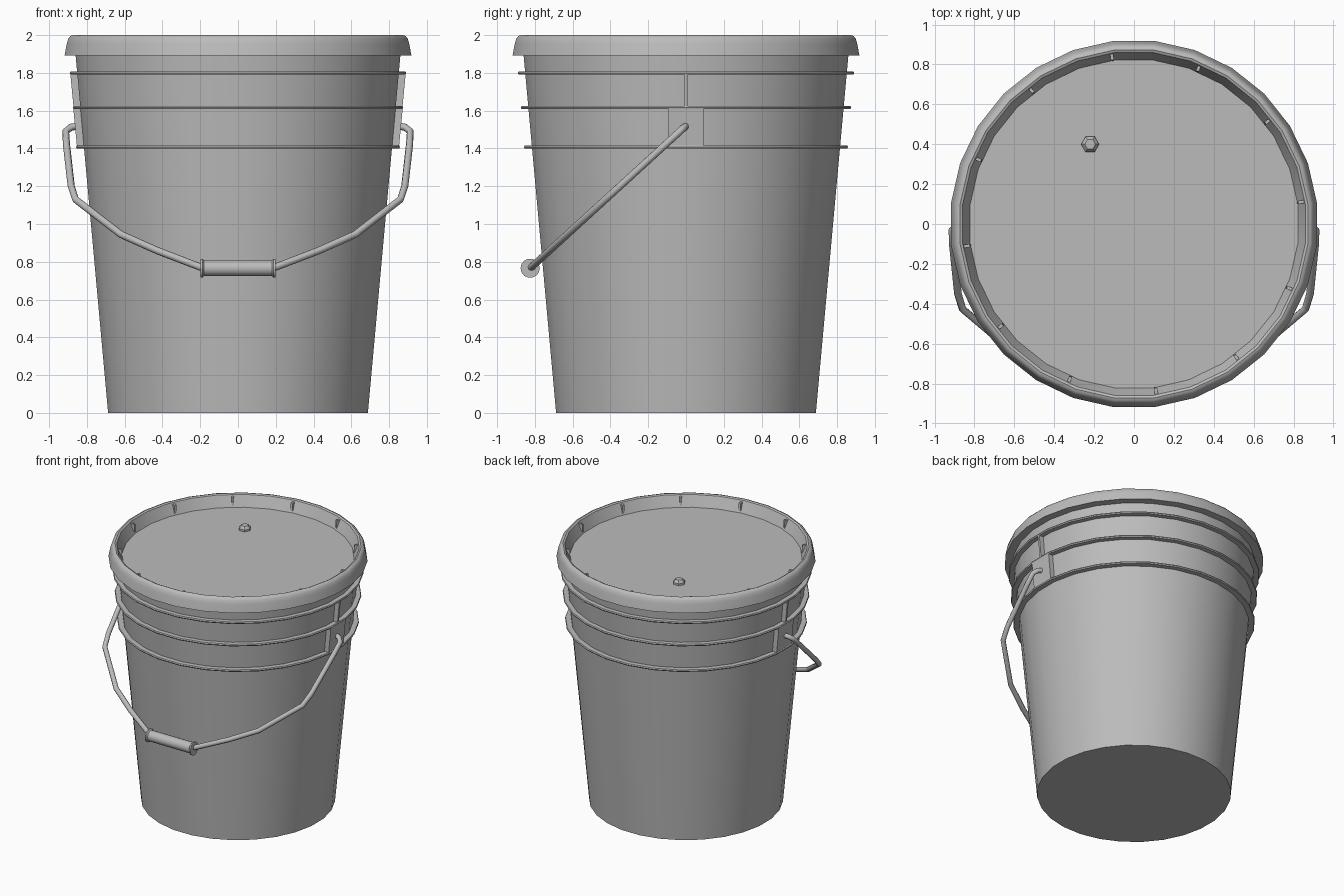
import bpy, bmesh
from math import sin, cos, pi, radians
from mathutils import Matrix

cube = bpy.data.objects.get("Cube")
if cube:
    bpy.data.objects.remove(cube)

SEG = 28

grey = bpy.data.materials.new("grey_plastic")
grey.use_nodes = True
colour = (0.5, 0.5, 0.5, 1)
grey.diffuse_color = colour
grey.node_tree.nodes["Principled BSDF"].inputs["Base Color"].default_value = colour


def finish(obj, angle=35):
    """Give the object its material and smooth its soft edges."""
    obj.data.materials.clear()
    obj.data.materials.append(grey)
    bpy.ops.object.select_all(action='DESELECT')
    obj.select_set(True)
    bpy.context.view_layer.objects.active = obj
    bpy.ops.object.shade_smooth_by_angle(angle=radians(angle))
    return obj


def from_bmesh(name, bm, angle=35):
    bmesh.ops.recalc_face_normals(bm, faces=bm.faces)
    mesh = bpy.data.meshes.new(name)
    bm.to_mesh(mesh)
    bm.free()
    obj = bpy.data.objects.new(name, mesh)
    bpy.context.collection.objects.link(obj)
    return finish(obj, angle)


def lathe(name, profile, seg=SEG, closed=False, matrix=Matrix(), angle=35):
    """Spin (radius, z) points round z; open profiles get flat end caps."""
    bm = bmesh.new()
    rings = []
    for r, z in profile:
        turns = [(i + 0.5) * 2 * pi / seg for i in range(seg)]
        rings.append([bm.verts.new((r * cos(a), r * sin(a), z)) for a in turns])
    pairs = list(zip(rings, rings[1:]))
    if closed:
        pairs.append((rings[-1], rings[0]))
    else:
        bm.faces.new(rings[0])
        bm.faces.new(rings[-1])
    for low, high in pairs:
        for i in range(seg):
            j = (i + 1) % seg
            bm.faces.new((low[i], low[j], high[j], high[i]))
    bm.transform(matrix)
    return from_bmesh(name, bm, angle)


def prism(bm, outline, width, matrix=Matrix()):
    """Extrude an (x, z) outline symmetrically along y."""
    sides = [[bm.verts.new(matrix @ Matrix.Translation((x, y, z)).translation)
              for x, z in outline] for y in (-width / 2, width / 2)]
    bm.faces.new(sides[0])
    bm.faces.new(sides[1])
    n = len(outline)
    for i in range(n):
        j = (i + 1) % n
        bm.faces.new((sides[0][i], sides[0][j], sides[1][j], sides[1][i]))


def wall(z):
    return 0.692 + (0.865 - 0.692) * z / 1.89


# Tapered bucket body
lathe("bucket_body", [(wall(0), 0), (wall(1.9), 1.9)])

# Lid with rounded rim and sunken deck
lathe("lid", [(0.86, 1.893), (0.924, 1.893), (0.912, 1.955), (0.904, 1.982),
              (0.892, 1.996), (0.878, 2.0), (0.865, 1.994), (0.828, 1.91)], angle=40)

# Small gussets inside the lid rim
bm = bmesh.new()
for i in range(12):
    turn = Matrix.Rotation(radians(7.5 + 30 * i), 4, 'Z')
    prism(bm, [(0.83, 1.985), (0.865, 1.985), (0.84, 1.92), (0.825, 1.925)], 0.016, turn)
from_bmesh("lid_gussets", bm)

# Hexagonal knob on the deck
lathe("lid_knob", [(0.045, 1.905), (0.045, 1.925), (0.027, 1.945)], seg=6,
      matrix=Matrix.Translation((-0.22, 0.4, 0)) @ Matrix.Rotation(pi / 6, 4, 'Z'))

# Stiffening ribs round the body
for name, z, r in (("upper_rib", 1.8, 0.896), ("middle_rib", 1.617, 0.88),
                   ("lower_rib", 1.408, 0.863)):
    inner = wall(z) - 0.02
    lathe(name, [(inner, z - 0.008), (r - 0.004, z - 0.008), (r, z),
                 (r - 0.004, z + 0.008), (inner, z + 0.008)], closed=True, angle=30)

# Handle brackets and the fins above them
for side, s in (("left", 1), ("right", -1)):
    bm = bmesh.new()
    prism(bm, [(s * 0.78, 1.415), (s * 0.853, 1.415), (s * 0.872, 1.612), (s * 0.78, 1.612)], 0.184)
    from_bmesh(side + "_bracket", bm)
    bm = bmesh.new()
    prism(bm, [(s * 0.8, 1.61), (s * 0.87, 1.61), (s * 0.888, 1.8), (s * 0.8, 1.8)], 0.016)
    from_bmesh(side + "_fin", bm)

# Wire handle hanging forward in a slanted plane
half = [(0.84, 1.52), (0.885, 1.512), (0.912, 1.49), (0.908, 1.42), (0.883, 1.2),
        (0.86, 1.13), (0.62, 0.945), (0.43, 0.86), (0.2, 0.772), (0.15, 0.765)]
path = half + [(-x, z) for x, z in reversed(half)]
curve = bpy.data.curves.new("wire_handle", 'CURVE')
curve.dimensions = '3D'
curve.bevel_depth = 0.019
curve.bevel_resolution = 2
curve.use_fill_caps = True
spline = curve.splines.new('POLY')
spline.points.add(len(path) - 1)
for point, (x, z) in zip(spline.points, path):
    point.co = (x, -(1.52 - z) * 1.093, z, 1)
wire = bpy.data.objects.new("wire_handle", curve)
bpy.context.collection.objects.link(wire)
bpy.ops.object.select_all(action='DESELECT')
wire.select_set(True)
bpy.context.view_layer.objects.active = wire
bpy.ops.object.convert(target='MESH')
finish(bpy.context.object, 50)

# Grip with slightly flared ends
lathe("handle_grip", [(0.03, -0.198), (0.051, -0.198), (0.051, -0.188), (0.042, -0.18),
                      (0.042, 0.18), (0.051, 0.188), (0.051, 0.198), (0.03, 0.198)], seg=14,
      matrix=Matrix.Translation((0, -0.825, 0.766)) @ Matrix.Rotation(pi / 2, 4, 'Y'))
